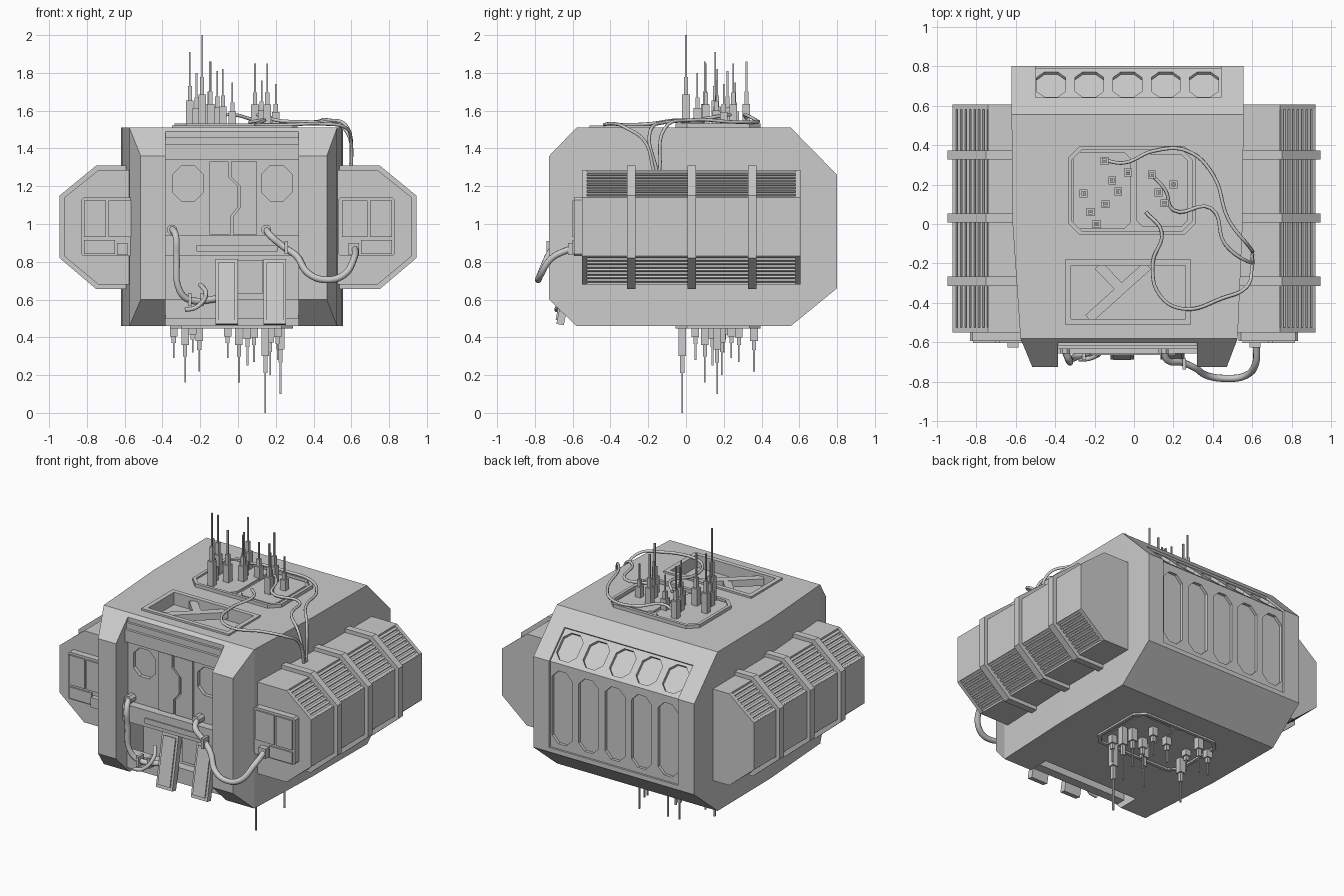
import bpy, bmesh
from math import radians
from mathutils import Matrix, Vector

FRONT = Matrix.Rotation(radians(90), 4, 'X')      # local (x, y, depth) -> world (x, -depth, z)
SLOPE = Matrix.Translation((0, 0.6775, 1.385)) @ Matrix.Rotation(radians(-45), 4, 'X')
FLAT = Matrix.Identity(4)
X0, X1 = -0.385, 0.32                             # front opening between the pillars


def finish(name, bm):
    bmesh.ops.recalc_face_normals(bm, faces=bm.faces)
    me = bpy.data.meshes.new(name)
    bm.to_mesh(me)
    bm.free()
    ob = bpy.data.objects.new(name, me)
    bpy.context.collection.objects.link(ob)
    return ob


def add_prism(bm, pts, d0, d1, mat=FLAT):
    a = [bm.verts.new(mat @ Vector((x, y, d0))) for x, y in pts]
    b = [bm.verts.new(mat @ Vector((x, y, d1))) for x, y in pts]
    n = len(pts)
    bm.faces.new(a)
    bm.faces.new(b)
    for i in range(n):
        bm.faces.new((a[i], a[(i + 1) % n], b[(i + 1) % n], b[i]))


def prism(name, pts, d0, d1, mat=FLAT):
    bm = bmesh.new()
    add_prism(bm, pts, d0, d1, mat)
    return finish(name, bm)


def rect(x0, x1, y0, y1):
    return [(x0, y0), (x1, y0), (x1, y1), (x0, y1)]


def octo(cx, cy, hx, hy, c):
    return [(cx - hx + c, cy - hy), (cx + hx - c, cy - hy), (cx + hx, cy - hy + c), (cx + hx, cy + hy - c),
            (cx + hx - c, cy + hy), (cx - hx + c, cy + hy), (cx - hx, cy + hy - c), (cx - hx, cy - hy + c)]


def box(name, x0, x1, y0, y1, z0, z1):
    return prism(name, rect(x0, x1, y0, y1), z0, z1)


def ring(name, outer, inner, d0, d1, mat=FLAT):
    bm = bmesh.new()
    rows = [[bm.verts.new(mat @ Vector((x, y, d))) for x, y in p]
            for p, d in ((outer, d0), (outer, d1), (inner, d1), (inner, d0))]
    n = len(outer)
    for r in range(4):
        a, b = rows[r], rows[(r + 1) % 4]
        for i in range(n):
            bm.faces.new((a[i], a[(i + 1) % n], b[(i + 1) % n], b[i]))
    return finish(name, bm)


def bar(name, p, q, w, z0, z1):
    p, q = Vector(p), Vector(q)
    n = (q - p).normalized() * w / 2
    n = Vector((-n.y, n.x))
    return prism(name, [p + n, q + n, q - n, p - n], z0, z1)


def cut(ob, cutter):
    m = ob.modifiers.new("cut", 'BOOLEAN')
    m.operation, m.solver, m.object = 'DIFFERENCE', 'EXACT', cutter
    bpy.context.view_layer.objects.active = ob
    bpy.ops.object.modifier_apply(modifier=m.name)
    bpy.data.objects.remove(cutter)


def cable(name, pts, r):
    cu = bpy.data.curves.new(name, 'CURVE')
    cu.dimensions, cu.bevel_depth, cu.bevel_resolution = '3D', r, 2
    cu.resolution_u, cu.use_fill_caps = 6, True
    sp = cu.splines.new('BEZIER')
    sp.bezier_points.add(len(pts) - 1)
    for bp, p in zip(sp.bezier_points, pts):
        bp.co = p
        bp.handle_left_type = bp.handle_right_type = 'AUTO'
    bpy.context.collection.objects.link(bpy.data.objects.new(name, cu))


# Main hull, lofted front to back
bm = bmesh.new()
rows = []
for y, xa, xb, za, zb in [(-0.725, -0.515, 0.47, 0.60, 1.36), (-0.58, -0.575, 0.525, 0.46, 1.51),
                          (0.0, -0.615, 0.55, 0.46, 1.51), (0.555, -0.62, 0.555, 0.46, 1.51),
                          (0.80, -0.62, 0.555, 0.66, 1.26)]:
    rows.append([bm.verts.new((x, y, z)) for x, z in rect(xa, xb, za, zb)])
for a, b in zip(rows, rows[1:]):
    for i in range(4):
        bm.faces.new((a[i], a[(i + 1) % 4], b[(i + 1) % 4], b[i]))
bm.faces.new(rows[0])
bm.faces.new(rows[-1])
hull = finish("hull", bm)

# Front recess, open lower bay, roof hatch and front windows
cut(hull, box("cutter", X0, X1, -1, -0.60, 0, 2))
cut(hull, box("cutter", X0 + 0.001, X1 - 0.001, -1, -0.44, 0, 0.84))
cut(hull, box("cutter", -0.32, 0.26, -0.48, -0.21, 1.44, 2))
for x in (-0.265, 0.205):
    cut(hull, prism("cutter", octo(x, 1.215, 0.08, 0.093, 0.045), 0.575, 0.7, FRONT))

# Rear recessed window bank across slope and back wall
cut(hull, prism("cutter", rect(-0.50, 0.44, -0.053, 0.20), -0.013, 0.1, SLOPE))
cut(hull, prism("cutter", rect(-0.50, 0.44, 0.69, 1.255), -0.787, -0.9, FRONT))
for i in range(5):
    x = -0.42 + i * 0.1935
    cut(hull, prism("cutter", octo(x, 0.055, 0.073, 0.09, 0.04), -0.032, 0.1, SLOPE))
    cut(hull, prism("cutter", octo(x, 0.965, 0.073, 0.24, 0.045), -0.768, -0.9, FRONT))

# Front header, doors with stepped seam, shelf
box("header_bar", X0, X1, -0.632, -0.59, 1.34, 1.42)
box("header_strip", X0, X1, -0.615, -0.59, 1.42, 1.46)
seam = [(-0.05, 1.33), (-0.05, 1.25), (0.0, 1.20), (0.0, 1.09), (-0.04, 1.04), (-0.04, 0.945)]
prism("door_left", seam + [(-0.15, 0.945), (-0.15, 1.33)], 0.59, 0.616, FRONT)
prism("door_right", [(x + 0.014, z) for x, z in seam] + [(0.10, 0.945), (0.10, 1.33)], 0.59, 0.616, FRONT)
box("shelf", X0, X1, -0.655, -0.58, 0.83, 0.94)
box("shelf_strip", -0.22, 0.21, -0.663, -0.65, 0.855, 0.89)

# Lower bay: cross beam, block, tilted slabs, inner braces
box("bay_beam", X0, X1, -0.61, -0.55, 0.50, 0.60)
box("bay_block", -0.005, 0.13, -0.58, -0.45, 0.63, 0.81)
for i, x in enumerate((-0.06, 0.195)):
    T = Matrix.Translation((x, -0.635, 0.64)) @ Matrix.Rotation(radians(-11), 4, 'X') @ FRONT
    prism(f"slab_{i}", rect(-0.06, 0.06, -0.175, 0.175), -0.022, 0.018, T)
    prism(f"slab_face_{i}", rect(-0.045, 0.045, -0.155, 0.155), 0.01, 0.026, T)
    box(f"slab_bracket_{i}", x - 0.03, x + 0.03, -0.63, -0.45, 0.70, 0.76)

# Roof hatch frame and truss
ring("hatch_frame", rect(-0.35, 0.29, -0.51, -0.18), rect(-0.32, 0.26, -0.48, -0.21), 1.49, 1.522)
bar("hatch_brace_long", (-0.23, -0.48), (0.07, -0.21), 0.05, 1.46, 1.505)
bar("hatch_brace_short", (-0.18, -0.21), (-0.07, -0.325), 0.05, 1.46, 1.503)

# Antenna trays above and below
for side, cx, z0, z1 in (("top", -0.01, 1.50, 1.532), ("bottom", -0.035, 0.47, 0.448)):
    s = 1 if z1 > 1 else -1
    ring(f"{side}_tray_rim", octo(cx, 0.17, 0.325, 0.225, 0.06), octo(cx, 0.17, 0.305, 0.205, 0.05), z0, z1)
    for k, w, h in ((-1, 0.148, 0.195), (1, 0.132, 0.185)):
        prism(f"{side}_tray_plate_{k}", octo(cx + k * 0.152, 0.17, w, h, 0.035), z0, z1 - s * 0.008)

# Antennas: stacked tapering square masts with a thin rod
top = [(-0.15, 0.32, 1.86), (-0.03, 0.26, 1.75), (-0.11, 0.22, 1.81), (-0.255, 0.155, 1.91),
       (-0.08, 0.165, 1.82), (-0.145, 0.10, 1.86), (-0.22, 0.06, 1.80), (-0.19, 0.0, 2.0),
       (0.09, 0.25, 1.85), (0.20, 0.20, 1.74), (0.125, 0.16, 1.76), (0.155, 0.105, 1.85)]
low = [(-0.34, 0.28, 0.29), (-0.28, 0.10, 0.16), (-0.24, 0.20, 0.32), (-0.205, 0.36, 0.22),
       (-0.055, 0.24, 0.29), (0.005, 0.10, 0.16), (0.05, 0.14, 0.25), (0.085, 0.28, 0.27),
       (0.145, -0.02, 0.0), (0.17, 0.19, 0.20), (0.21, 0.05, 0.28), (0.225, 0.165, 0.10)]
for label, base, items in (("top", 1.51, top), ("bottom", 0.47, low)):
    for i, (x, y, tip) in enumerate(items):
        bm, h = bmesh.new(), tip - base
        for w, a, b in ((0.02, 0, 0.36), (0.011, 0.36, 0.55), (0.0045, 0.55, 1)):
            add_prism(bm, rect(x - w, x + w, y - w, y + w), base + h * a, base + h * b)
        finish(f"{label}_antenna_{i}", bm)

# Side pods with louvres, ribs and front control boxes
core = [(0.5, 1.285), (0.74, 1.285), (0.74, 1.26), (0.895, 1.14), (0.92, 1.14),
        (0.92, 0.83), (0.895, 0.83), (0.74, 0.705), (0.74, 0.68), (0.5, 0.68)]
cap = [core[i] for i in (0, 1, 4, 5, 8, 9)]
rib = [(0.5, 1.31), (0.75, 1.31), (0.945, 1.15), (0.945, 0.82), (0.75, 0.655), (0.5, 0.655)]
for s, side in ((1, "right"), (-1, "left")):
    def flip(pts):
        return [(x * s, z) for x, z in pts]
    prism(f"{side}_pod", flip(core), 0.54, -0.60, FRONT)
    for i, (a, b) in enumerate(((0.55, 0.525), (-0.58, -0.605))):
        prism(f"{side}_pod_cap_{i}", flip(cap), a, b, FRONT)
    for i, y in enumerate((-0.29, 0.03, 0.35)):
        prism(f"{side}_pod_rib_{i}", flip(rib), -y + 0.023, -y - 0.023, FRONT)
    for name, z0, z1 in (("upper", 1.285, 1.14), ("lower", 0.68, 0.83)):
        bm = bmesh.new()
        d = 0.008 if z0 > 1 else -0.008
        for i in range(8):
            t = (i + 0.5) / 8
            x, z = 0.74 + 0.18 * t, z0 + (z1 - z0) * t
            add_prism(bm, flip([(x - 0.007, z), (x + 0.007, z - d), (x - 0.012, z - 4 * d),
                                (x - 0.03, z - 2.5 * d)]), 0.53, -0.585, FRONT)
        finish(f"{side}_{name}_louvres", bm)
    prism(f"{side}_control_box", flip(octo(0.68, 0.985, 0.15, 0.155, 0.012)), 0.54, 0.592, FRONT)
    for i, (a, b, c, d) in enumerate(((0.55, 0.685, 0.93, 1.125), (0.70, 0.815, 0.93, 1.125),
                                      (0.65, 0.815, 0.84, 0.915))):
        prism(f"{side}_control_panel_{i}", flip(rect(a, b, c, d)), 0.58, 0.602, FRONT)
    prism(f"{side}_socket", flip(rect(0.585, 0.64, 0.835, 0.90)), 0.58, 0.625, FRONT)

# Heavy front cables with clamps
cable("front_cable_right", [(0.15, -0.64, 0.97), (0.17, -0.69, 0.94), (0.24, -0.70, 0.88), (0.31, -0.73, 0.83),
                            (0.37, -0.768, 0.74), (0.46, -0.782, 0.705), (0.56, -0.77, 0.73),
                            (0.615, -0.71, 0.82), (0.62, -0.61, 0.87)], 0.018)
cable("front_cable_left", [(-0.35, -0.64, 0.975), (-0.33, -0.69, 0.94), (-0.325, -0.69, 0.82),
                           (-0.31, -0.68, 0.65), (-0.26, -0.66, 0.60), (-0.10, -0.62, 0.605)], 0.018)
cable("front_cable_thin", [(-0.20, -0.58, 0.68), (-0.17, -0.64, 0.63), (-0.22, -0.68, 0.56),
                           (-0.28, -0.685, 0.545)], 0.012)
for i, (x, y, z) in enumerate(((0.255, -0.71, 0.875), (-0.19, -0.64, 0.60), (-0.255, -0.66, 0.60))):
    box(f"cable_clamp_{i}", x - 0.009, x + 0.009, y - 0.028, y + 0.028, z - 0.034, z + 0.034)
for i, x in enumerate((-0.35, 0.15)):
    prism(f"cable_socket_{i}", octo(x, 0.97, 0.026, 0.026, 0.015), 0.59, 0.655, FRONT)

# Thin roof cables running over the edge to the right pod
cable("roof_cable_a", [(-0.14, 0.32, 1.56), (-0.05, 0.31, 1.58), (0.10, 0.37, 1.55), (0.27, 0.37, 1.54),
                       (0.40, 0.25, 1.54), (0.48, 0.02, 1.55), (0.58, -0.11, 1.51), (0.60, -0.14, 1.28)], 0.009)
cable("roof_cable_b", [(0.09, 0.25, 1.58), (0.16, 0.17, 1.57), (0.20, 0.07, 1.55), (0.39, 0.08, 1.54),
                       (0.46, -0.10, 1.54), (0.575, -0.19, 1.49), (0.60, -0.155, 1.28)], 0.009)
cable("roof_cable_c", [(0.06, 0.06, 1.54), (0.14, -0.04, 1.55), (0.095, -0.20, 1.53), (0.13, -0.36, 1.525),
                       (0.25, -0.43, 1.525), (0.45, -0.375, 1.53), (0.57, -0.32, 1.51), (0.598, -0.22, 1.44),
                       (0.60, -0.17, 1.28)], 0.009)
